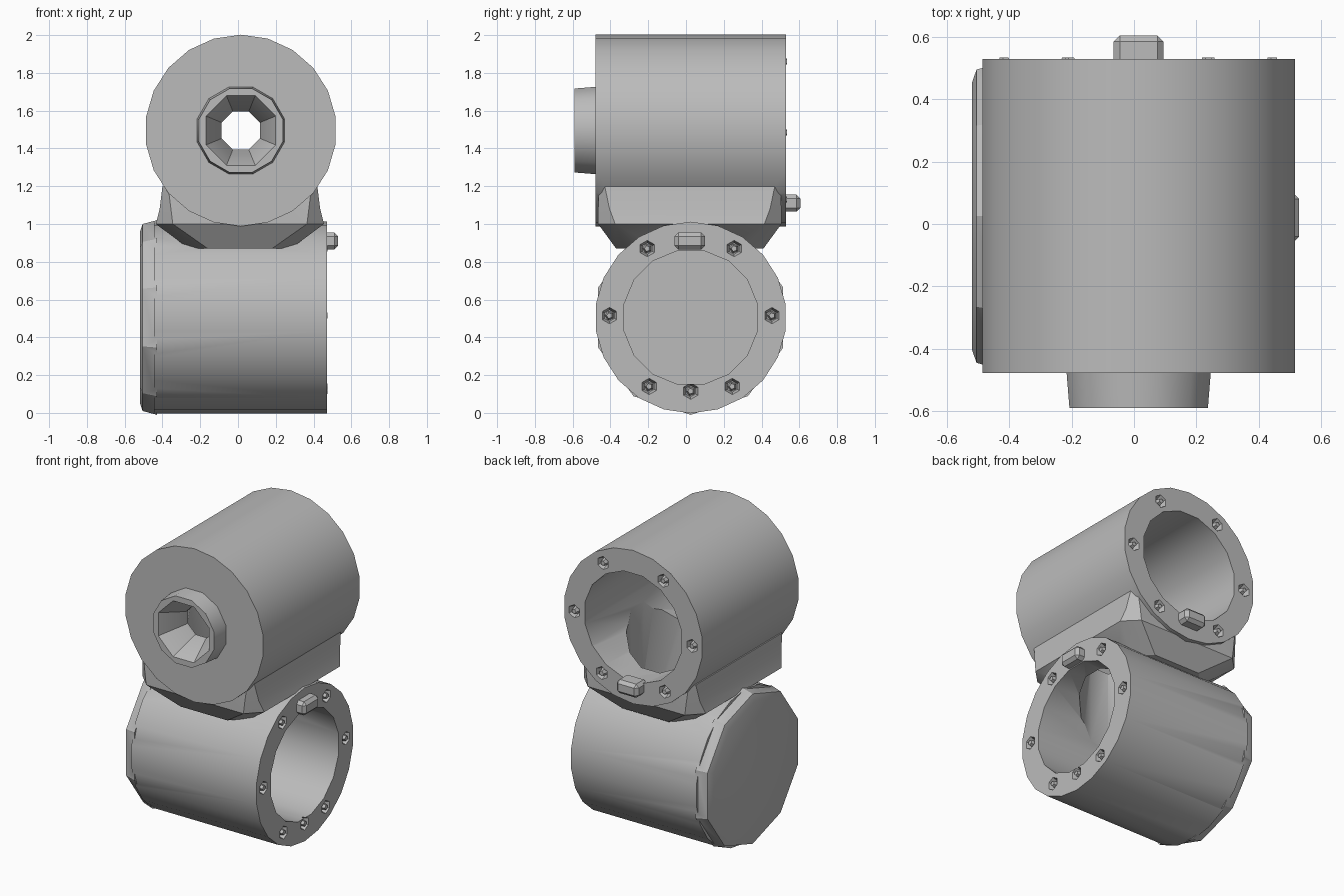
import bpy, bmesh, math
from mathutils import Matrix, Vector

if "Cube" in bpy.data.objects:
    bpy.data.objects.remove(bpy.data.objects["Cube"], do_unlink=True)

grey = bpy.data.materials.new("plain grey")
grey.use_nodes = True
tone = (0.5, 0.5, 0.5, 1)
grey.diffuse_color = tone
grey.node_tree.nodes["Principled BSDF"].inputs["Base Color"].default_value = tone

UPPER = Vector((0.015, 0, 1.495))   # axis runs along y
LOWER = Vector((0, 0.025, 0.505))  # axis runs along x


def finish(name, bm):
    bmesh.ops.recalc_face_normals(bm, faces=bm.faces)
    mesh = bpy.data.meshes.new(name)
    bm.to_mesh(mesh)
    bm.free()
    mesh.materials.append(grey)
    obj = bpy.data.objects.new(name, mesh)
    bpy.context.collection.objects.link(obj)
    return obj


def bridge(name, rings):
    """Closed solid through a list of equally long point rings."""
    bm = bmesh.new()
    loops = [[bm.verts.new(p) for p in ring] for ring in rings]
    n = len(loops[0])
    for a, b in zip(loops, loops[1:]):
        for i in range(n):
            j = (i + 1) % n
            bm.faces.new((a[i], a[j], b[j], b[i]))
    bm.faces.new(loops[0][::-1])
    bm.faces.new(loops[-1])
    return finish(name, bm)


def turned(name, axis, centre, profile, sides, u=0, v=0):
    """Solid turned about an axis; profile holds (position, radius)."""
    rings = []
    for pos, r in profile:
        ring = []
        for i in range(sides):
            a = math.tau * (i + 0.5) / sides
            p, q = u + r * math.cos(a), v + r * math.sin(a)
            point = {"x": (pos, p, q), "y": (p, pos, q), "z": (p, q, pos)}[axis]
            ring.append(centre + Vector(point))
        rings.append(ring)
    return bridge(name, rings)


def box(name, centre, size):
    bm = bmesh.new()
    bmesh.ops.create_cube(bm, size=1, matrix=Matrix.Translation(centre) @ Matrix.Diagonal((*size, 1)))
    bmesh.ops.bevel(bm, geom=bm.edges[:], offset=0.02, segments=1, affect="EDGES")
    return finish(name, bm)


def combine(target, other, operation):
    """Apply a boolean and remove the helper."""
    mod = target.modifiers.new("join", "BOOLEAN")
    mod.operation, mod.object, mod.solver = operation, other, "EXACT"
    bpy.context.view_layer.update()
    mesh = bpy.data.meshes.new_from_object(target.evaluated_get(bpy.context.evaluated_depsgraph_get()))
    target.modifiers.clear()
    target.data = mesh
    bpy.data.objects.remove(other, do_unlink=True)


# Two crossed drums
body = turned("housing", "y", UPPER, [(-0.478, 0.507), (0.53, 0.507)], 22)
lower = turned("lower_drum", "x", LOWER, [(-0.445, 0.507), (0.47, 0.507)], 22)
combine(body, lower, "UNION")

# Flared saddle between the drums, with clipped corners
rings = []
for z, hx, hy, clip in ((0.87, 0.27, 0.39, 0.1), (1.0, 0.445, 0.485, 0.09),
                        (1.08, 0.425, 0.485, 0.06), (1.2, 0.41, 0.48, 0.03)):
    corners = []
    for sx, sy in ((-1, -1), (1, -1), (1, 1), (-1, 1)):
        pair = [(sx * hx, sy * (hy - clip)), (sx * (hx - clip), sy * hy)]
        corners += pair if sx == sy else pair[::-1]
    rings.append([(x + 0.01, y + 0.02, z) for x, y in corners])
combine(body, bridge("saddle", rings), "UNION")

# Front boss and the cap closing the lower drum
combine(body, turned("boss", "y", UPPER, [(-0.59, 0.23), (-0.47, 0.24)], 12), "UNION")
cap = turned("cap", "x", LOWER, [(-0.52, 0.45), (-0.505, 0.495), (-0.43, 0.515)], 10)
combine(body, cap, "UNION")

# Deep open cavities and the wide passage joining them
combine(body, turned("upper_cavity", "y", UPPER, [(-0.4, 0.36), (0.6, 0.36)], 16), "DIFFERENCE")
combine(body, turned("lower_cavity", "x", LOWER, [(-0.4, 0.36), (0.6, 0.36)], 16), "DIFFERENCE")
passage = turned("passage", "z", Vector((0.012, 0.022, 0)), [(0.51, 0.335), (1.49, 0.335)], 16)
combine(body, passage, "DIFFERENCE")

# Tapering bore through the boss
combine(body, turned("bore", "y", UPPER, [(-0.6, 0.205), (-0.42, 0.11), (-0.2, 0.11)], 8), "DIFFERENCE")

# Fastener pockets with pins around both open rims
spots = [(s * p, q) for s in (-1, 1) for p, q in ((0.23, 0.365), (0.43, 0.01), (0.22, -0.365))]
for axis, centre, face, flip, places in (
        ("x", LOWER, 0.47, 1, spots + [(0, -0.39)]), ("y", UPPER, 0.53, -1, spots)):
    for u, v in places:
        pocket = turned("pocket", axis, centre, [(face - 0.04, 0.03), (face + 0.02, 0.05)], 6, u, v * flip)
        combine(body, pocket, "DIFFERENCE")
        turned("pin", axis, centre, [(face - 0.05, 0.028), (face + 0.004, 0.016)], 5, u, v * flip)

# Locating tabs on the open rims
box("lower_tab", (0.48, 0.02, 0.91), (0.1, 0.16, 0.09))
box("upper_tab", (0.015, 0.545, 1.11), (0.16, 0.12, 0.09))

# Smooth walls with crisp edges
bpy.ops.object.select_all(action="DESELECT")
body.select_set(True)
bpy.context.view_layer.objects.active = body
bpy.ops.object.shade_smooth_by_angle(angle=math.radians(30))
